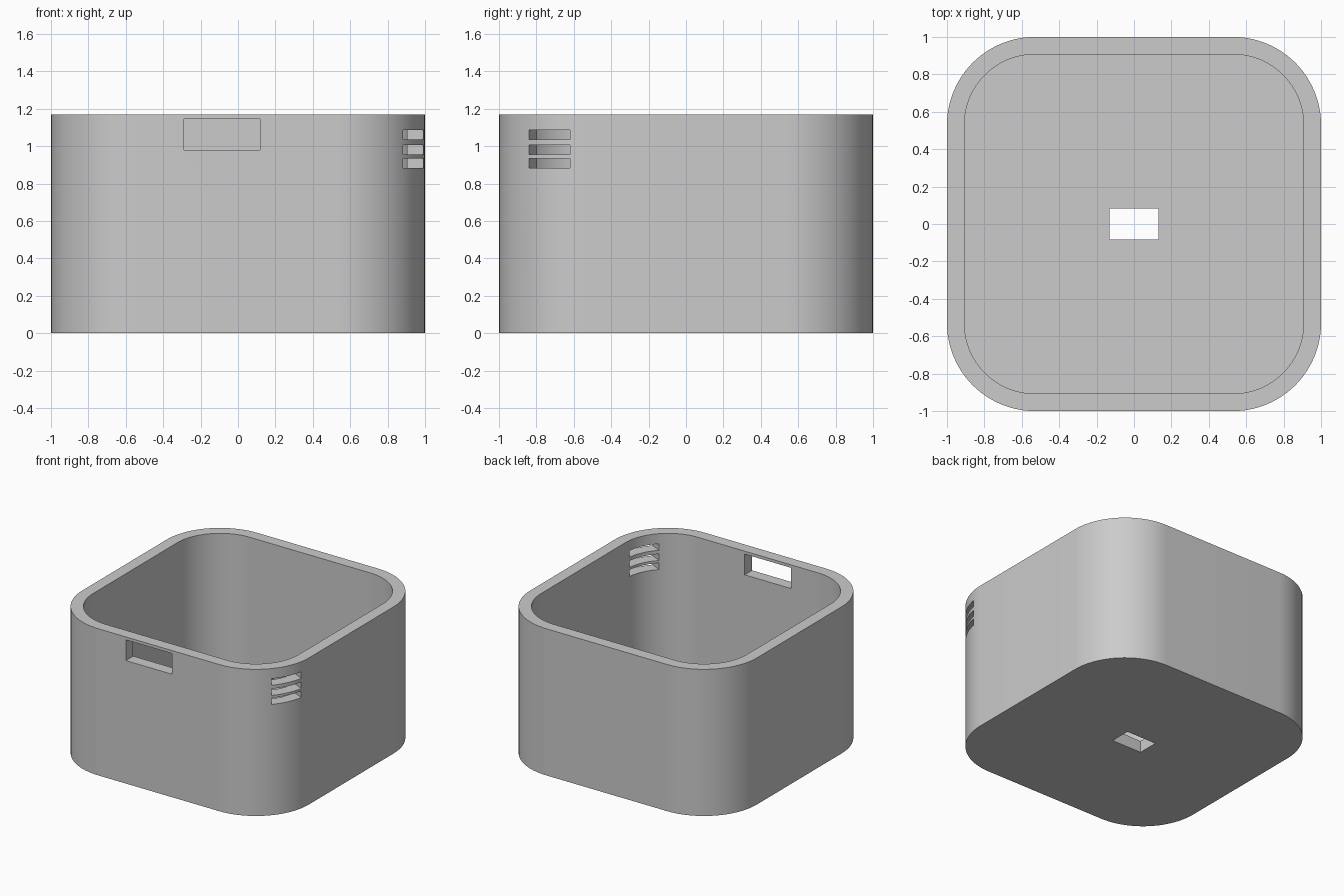
import bpy
import bmesh
from math import cos, sin, pi, radians
from mathutils import Matrix, Vector

HEIGHT = 1.168
WALL = 0.093
RADIUS = 0.47
SEGMENTS = 24

if "Cube" in bpy.data.objects:
    bpy.data.objects.remove(bpy.data.objects["Cube"], do_unlink=True)

grey = bpy.data.materials.new("light grey")
grey.use_nodes = True
grey.diffuse_color = (0.6, 0.6, 0.6, 1)
grey.node_tree.nodes["Principled BSDF"].inputs["Base Color"].default_value = (0.6, 0.6, 0.6, 1)


def make_object(name, bm):
    bmesh.ops.recalc_face_normals(bm, faces=bm.faces)
    mesh = bpy.data.meshes.new(name)
    bm.to_mesh(mesh)
    bm.free()
    mesh.materials.append(grey)
    obj = bpy.data.objects.new(name, mesh)
    bpy.context.collection.objects.link(obj)
    return obj


def rounded_prism(name, half, radius, z0, z1):
    """Square with rounded corners, extruded from z0 to z1."""
    bm = bmesh.new()
    verts = []
    for corner in range(4):
        mid = pi / 4 + corner * pi / 2
        centre = Vector((cos(mid), sin(mid))) * (half - radius) * 2 ** 0.5
        for i in range(SEGMENTS + 1):
            a = (corner + i / SEGMENTS) * pi / 2
            verts.append(bm.verts.new((centre.x + radius * cos(a), centre.y + radius * sin(a), z0)))
    base = bm.faces.new(verts)
    top = bmesh.ops.extrude_face_region(bm, geom=[base])["geom"]
    bmesh.ops.translate(bm, vec=(0, 0, z1 - z0), verts=[v for v in top if isinstance(v, bmesh.types.BMVert)])
    return make_object(name, bm)


def box(name, centre, size, angle=0):
    bm = bmesh.new()
    bmesh.ops.create_cube(bm, size=1)
    turn = Matrix.Rotation(radians(angle), 4, "Z")
    bm.transform(Matrix.Translation(centre) @ turn @ Matrix.Diagonal((*size, 1)))
    return make_object(name, bm)


# Open tray with an even wall and floor
body = rounded_prism("case_body", 1, RADIUS, 0, HEIGHT)
cutters = [rounded_prism("cavity_cutter", 1 - WALL, RADIUS - WALL, WALL, HEIGHT + 0.2)]

# Front window and floor opening
cutters.append(box("front_window_cutter", (-0.085, -0.95, 1.062), (0.406, 0.3, 0.165)))
cutters.append(box("floor_opening_cutter", (0, 0, 0.04), (0.262, 0.166, 0.3)))

# Three vent slots through the front left corner
for z in (0.908, 0.98, 1.061):
    cutters.append(box("vent_cutter", (0.937, -0.73, z), (0.4, 0.245, 0.052), -26))

bpy.context.view_layer.objects.active = body
body.select_set(True)
for cutter in cutters:
    cutter.hide_render = True
    mod = body.modifiers.new("cut", "BOOLEAN")
    mod.operation = "DIFFERENCE"
    mod.solver = "EXACT"
    mod.object = cutter
    bpy.ops.object.modifier_apply(modifier=mod.name)
for cutter in cutters:
    bpy.data.objects.remove(cutter, do_unlink=True)

# Smooth corners, crisp edges
bpy.ops.object.shade_smooth_by_angle(angle=radians(30))
